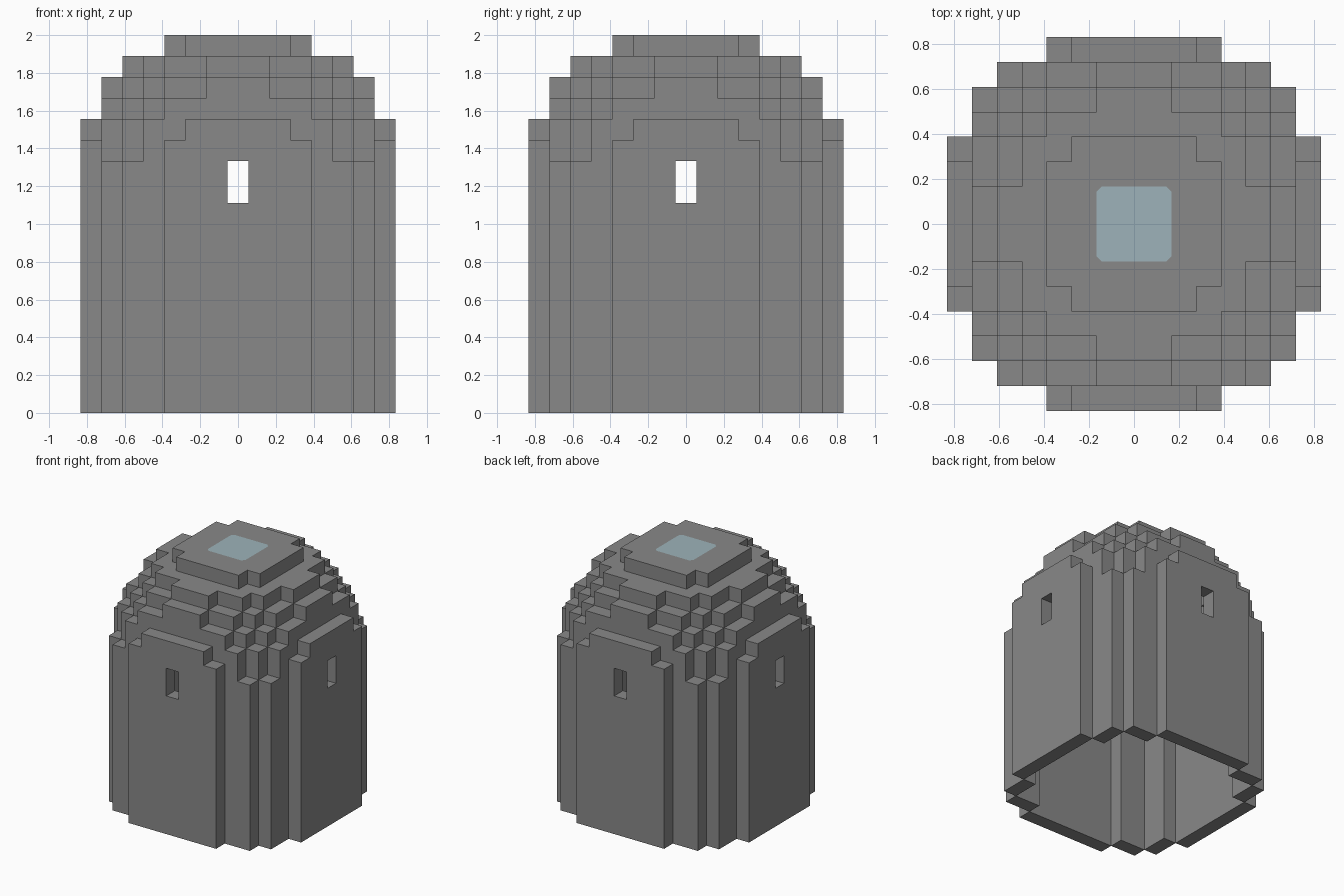
import bpy
import bmesh
from mathutils import Vector

if "Cube" in bpy.data.objects:
    bpy.data.objects.remove(bpy.data.objects["Cube"], do_unlink=True)

BLOCK = 1 / 9        # edge of one block
WALL = 10            # block layers below the dome's centre layer
LAYERS = 18
RADIUS_SQ = 62.5     # dome radius squared, in blocks
DIRS = [(axis, sign) for axis in range(3) for sign in (-1, 1)]


def make_material(name, colour):
    mat = bpy.data.materials.new(name)
    mat.use_nodes = True
    mat.diffuse_color = (*colour, 1)
    mat.node_tree.nodes["Principled BSDF"].inputs["Base Color"].default_value = (*colour, 1)
    return mat


def step(cell, axis, sign):
    moved = list(cell)
    moved[axis] += sign
    return tuple(moved)


def solid(cell):
    """A round tower with a hemispherical top."""
    x, y, k = cell
    return x * x + y * y + max(0, k - WALL) ** 2 <= RADIUS_SQ


def is_window(cell):
    """A slit two blocks tall in the middle of each side."""
    x, y, k = cell
    return k in (WALL, WALL + 1) and sorted((abs(x), abs(y))) == [0, 7]


# Hollow shell, one block thick and open at the bottom
span = range(-7, 8)
shell = {c for c in ((x, y, k) for x in span for y in span for k in range(LAYERS))
         if solid(c) and not is_window(c)
         and any(not solid(step(c, *d)) for d in DIRS)}

bm = bmesh.new()
corners = {}


def corner(point):
    key = tuple(round(2 * p) for p in point)
    if key not in corners:
        corners[key] = bm.verts.new(Vector(point) * BLOCK)
    return corners[key]


# Only the block faces that touch air
for cell in sorted(shell):
    for axis, sign in DIRS:
        if step(cell, axis, sign) in shell:
            continue
        quad = []
        for du, dv in ((-1, -1), (1, -1), (1, 1), (-1, 1)):
            p = [cell[0], cell[1], cell[2] + 0.5]
            p[axis] += sign / 2
            p[(axis + 1) % 3] += du / 2
            p[(axis + 2) % 3] += dv / 2
            quad.append(corner(p))
        bm.faces.new(quad if sign > 0 else quad[::-1])
bm.normal_update()


# Skylight: three by three blocks of the crown, with clipped corners
def skylight_faces():
    found = []
    for f in bm.faces:
        c = f.calc_center_median()
        if abs(f.normal.z) > 0.9 and c.z > 1.87 and max(abs(c.x), abs(c.y)) < 1.5 * BLOCK:
            found.append(f)
    return found


clip = 3 * BLOCK - 0.022
for sx in (-1, 1):
    for sy in (-1, 1):
        faces = skylight_faces()
        geom = faces + list({e for f in faces for e in f.edges}) + list({v for f in faces for v in f.verts})
        bmesh.ops.bisect_plane(bm, geom=geom, plane_co=(sx * clip / 2, sy * clip / 2, 0),
                               plane_no=(sx, sy, 0))
for f in skylight_faces():
    c = f.calc_center_median()
    f.material_index = int(abs(c.x) + abs(c.y) < clip)

# Merge flat neighbouring faces
bmesh.ops.dissolve_limit(bm, angle_limit=0.01, verts=bm.verts, edges=bm.edges, delimit={'MATERIAL'})

mesh = bpy.data.meshes.new("domed_tower")
bm.to_mesh(mesh)
bm.free()
mesh.materials.append(make_material("stone grey", (0.25, 0.25, 0.25)))
mesh.materials.append(make_material("skylight blue", (0.34, 0.45, 0.49)))
bpy.context.collection.objects.link(bpy.data.objects.new("domed_tower", mesh))
